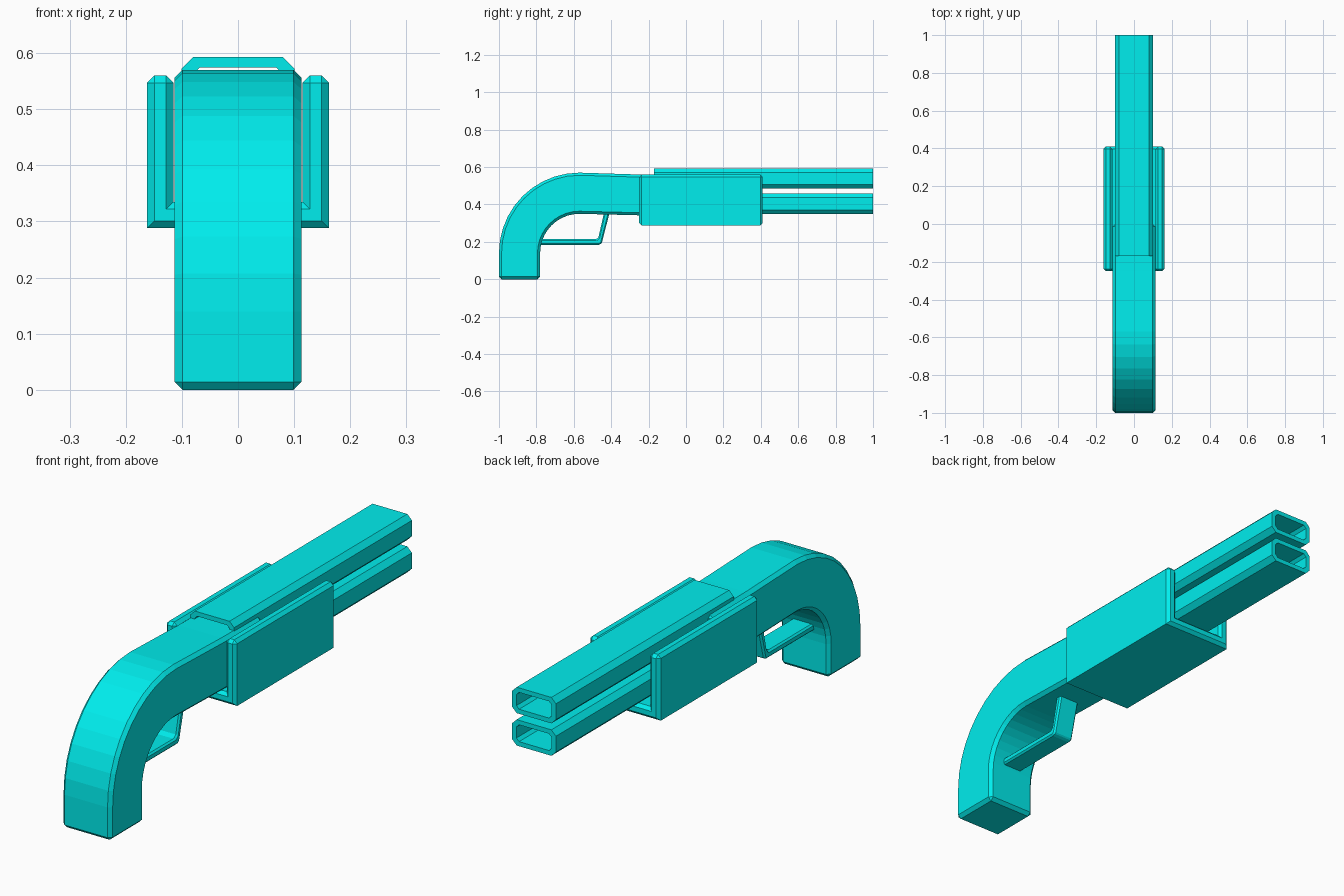
import bpy, bmesh
from math import cos, sin, pi

if "Cube" in bpy.data.objects:
    bpy.data.objects.remove(bpy.data.objects["Cube"])

mat = bpy.data.materials.new("cyan")
mat.diffuse_color = (0.0, 0.85, 0.85, 1)
mat.use_nodes = True
mat.node_tree.nodes["Principled BSDF"].inputs["Base Color"].default_value = mat.diffuse_color


def finish(name, bm):
    bmesh.ops.recalc_face_normals(bm, faces=bm.faces)
    me = bpy.data.meshes.new(name)
    bm.to_mesh(me)
    bm.free()
    ob = bpy.data.objects.new(name, me)
    bpy.context.collection.objects.link(ob)
    me.materials.append(mat)
    return ob


def extrude(points, offset):
    """Extrude a closed outline of 3D points along an offset vector."""
    bm = bmesh.new()
    face = bm.faces.new([bm.verts.new(p) for p in points])
    res = bmesh.ops.extrude_face_region(bm, geom=[face], use_keep_orig=True)
    verts = [g for g in res["geom"] if isinstance(g, bmesh.types.BMVert)]
    bmesh.ops.translate(bm, verts=verts, vec=offset)
    return bm


def side_plate(name, outline, half, bevel):
    """Side outline (y, z) given width across x, with chamfered edges."""
    ob = finish(name, extrude([(-half, y, z) for y, z in outline], (2 * half, 0, 0)))
    mod = ob.modifiers.new("chamfer", "BEVEL")
    mod.width = bevel
    mod.segments = 1
    mod.limit_method = "ANGLE"
    mod.angle_limit = 0.6
    return ob


# Curved pistol grip running into the stock
def arc(r, n=10):
    return [(-0.57 - r * cos(pi / 2 * i / n), 0.14 + r * sin(pi / 2 * i / n)) for i in range(n + 1)]


outline = [(-1, 0)] + arc(0.43) + [(-0.25, 0.56), (0, 0.558), (0, 0.342), (-0.25, 0.342)]
outline += arc(0.21)[::-1] + [(-0.78, 0)]
side_plate("grip", outline, 0.113, 0.014)

# Trigger guard
guard = [(-0.82, 0.184), (-0.46, 0.184), (-0.45, 0.194), (-0.405, 0.37),
         (-0.435, 0.37), (-0.468, 0.225), (-0.478, 0.214), (-0.82, 0.214)]
side_plate("trigger_guard", guard, 0.048, 0.007)

# U-shaped fore-end: all rims chamfered, lengthwise bottom corners left sharp
w, i, b, f, t = 0.162, 0.115, 0.288, 0.335, 0.56
u = [(-w, t), (-w, b), (w, b), (w, t), (i, t), (i, f), (-i, f), (-i, t)]
bm = extrude([(x, -0.25, z) for x, z in u], (0, 0.66, 0))
rims = [e for e in bm.edges
        if abs(e.verts[0].co.y - e.verts[1].co.y) < 0.1 or e.verts[0].co.z > 0.5]
bmesh.ops.bevel(bm, geom=rims, offset=0.013, offset_type="OFFSET", segments=1,
                profile=0.5, affect="EDGES")
finish("fore_end", bm)


# Two stacked hollow barrels with chamfered rectangular sections
def octagon(hx, hz, c):
    q = [(hx, hz - c), (hx - c, hz)]
    top = q + [(-x, z) for x, z in q[::-1]]
    return top + [(-x, -z) for x, z in top]


def barrel(name, zc):
    bm = bmesh.new()
    rings = []
    for hx, hz, c, y in ((0.101, 0.054, 0.021, -0.17), (0.101, 0.054, 0.021, 1),
                         (0.081, 0.035, 0.012, 1), (0.081, 0.035, 0.012, -0.17)):
        rings.append([bm.verts.new((x, y, zc + z)) for x, z in octagon(hx, hz, c)])
    for k in range(4):
        a, d = rings[k], rings[(k + 1) % 4]
        for j in range(8):
            m = (j + 1) % 8
            bm.faces.new((a[j], a[m], d[m], d[j]))
    finish(name, bm)


barrel("upper_barrel", 0.539)
barrel("lower_barrel", 0.404)
